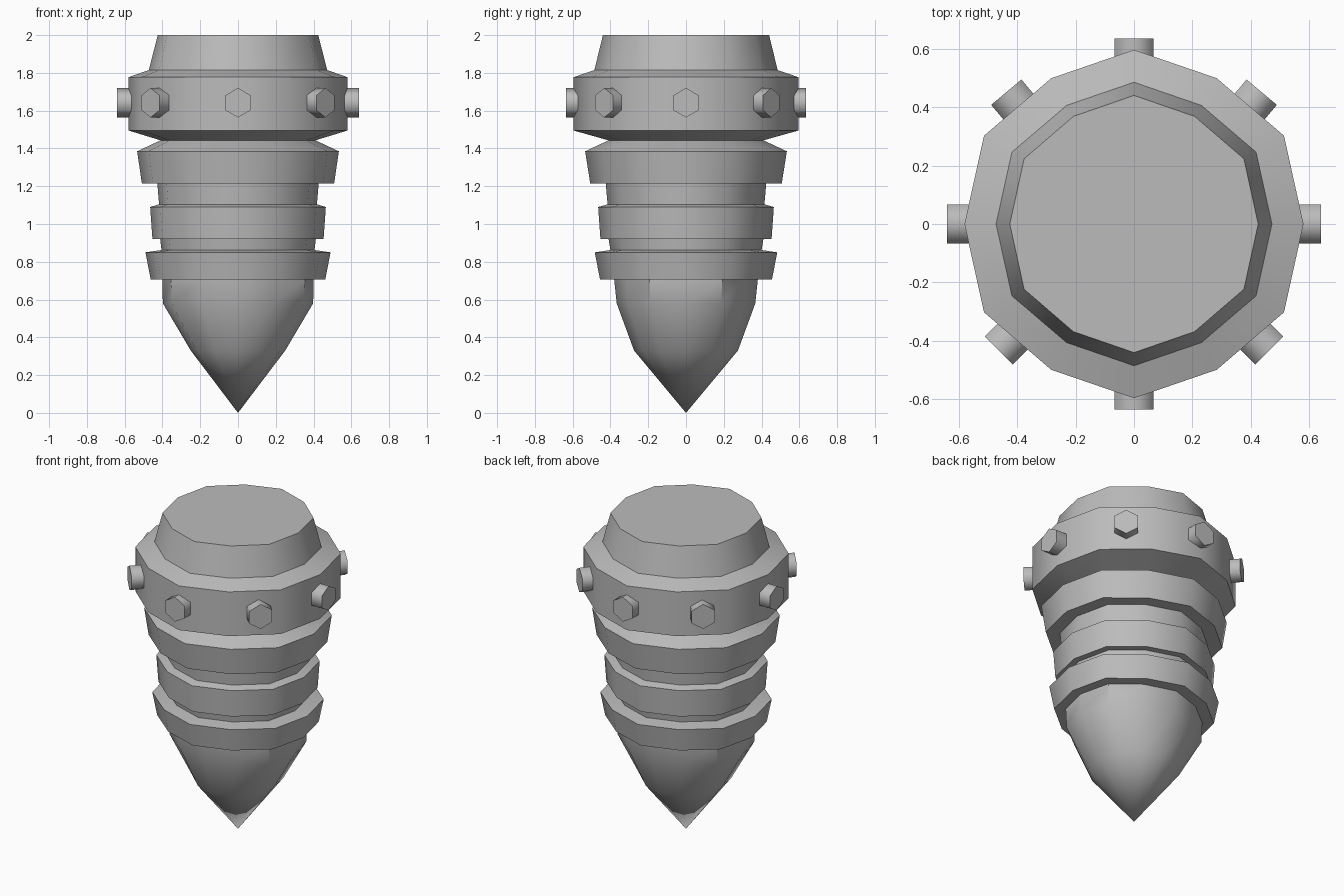
import bpy
import bmesh
from math import radians, cos, sin
from mathutils import Matrix, Vector

cube = bpy.data.objects.get("Cube")
if cube:
    bpy.data.objects.remove(cube, do_unlink=True)

steel = bpy.data.materials.new("plain grey steel")
steel.use_nodes = True
GREY = (0.5, 0.5, 0.5, 1.0)
steel.diffuse_color = GREY
steel.node_tree.nodes["Principled BSDF"].inputs["Base Color"].default_value = GREY

# Twelve-sided outline, mirrored from one quarter
QUARTER = [(1, 0), (0.885, 0.507), (0.488, 0.837)]
OUTLINE = (QUARTER + [(0, 1)] + [(-x, y) for x, y in reversed(QUARTER)]
           + [(-x, -y) for x, y in QUARTER[1:]] + [(0, -1)]
           + [(x, -y) for x, y in reversed(QUARTER[1:])])


def finish(name, bm, angle):
    mesh = bpy.data.meshes.new(name)
    bm.to_mesh(mesh)
    bm.free()
    mesh.materials.append(steel)
    obj = bpy.data.objects.new(name, mesh)
    bpy.context.collection.objects.link(obj)
    bpy.ops.object.select_all(action='DESELECT')
    obj.select_set(True)
    bpy.context.view_layer.objects.active = obj
    bpy.ops.object.shade_smooth_by_angle(angle=radians(angle))
    return obj


def loft(name, rings, cap=False):
    """Skin rings given as (x radius, y radius, height), bottom to top."""
    bm = bmesh.new()
    loops = [[bm.verts.new((x * rx, y * ry, z)) for x, y in OUTLINE]
             for rx, ry, z in rings]
    n = len(OUTLINE)
    for low, high in zip(loops, loops[1:]):
        for i in range(n):
            j = (i + 1) % n
            bm.faces.new((low[i], low[j], high[j], high[i]))
    if cap:
        bm.faces.new(loops[-1])
    bmesh.ops.remove_doubles(bm, verts=bm.verts, dist=0.0001)
    return finish(name, bm, 38)


# Pointed tip, then stacked flanges each with the core above it
loft("pointed_tip", [(0, 0, 0), (0.25, 0.275, 0.33),
                     (0.398, 0.367, 0.58), (0.40, 0.38, 0.705)])
loft("lower_flange", [(0.40, 0.38, 0.705), (0.462, 0.455, 0.705),
                      (0.49, 0.483, 0.85), (0.405, 0.40, 0.862),
                      (0.412, 0.41, 0.92)])
loft("middle_flange", [(0.412, 0.41, 0.92), (0.453, 0.453, 0.92),
                       (0.465, 0.465, 1.09), (0.418, 0.415, 1.104),
                       (0.427, 0.425, 1.215)])
loft("upper_flange", [(0.427, 0.425, 1.215), (0.509, 0.507, 1.215),
                      (0.534, 0.534, 1.385), (0.41, 0.41, 1.443)])

# Wide bolted collar and the tapered neck on top
loft("collar", [(0.41, 0.41, 1.443), (0.58, 0.596, 1.495),
                (0.58, 0.596, 1.777), (0.472, 0.485, 1.815)])
loft("neck", [(0.472, 0.485, 1.815), (0.425, 0.44, 2.0)], cap=True)


def bolt(name, x, y, angle):
    """Hexagonal bolt whose outer end is centred at x, y."""
    bm = bmesh.new()
    length = 0.14
    bmesh.ops.create_cone(bm, cap_ends=True, segments=6, radius1=0.078,
                          radius2=0.078, depth=length)
    low = max(bm.verts, key=lambda v: v.co.x).co.x
    if low < 0.077:  # keep a corner pointing up
        bm.transform(Matrix.Rotation(radians(30), 4, 'Z'))
    # local x becomes up, local z becomes outward
    a = radians(angle)
    out = Vector((cos(a), sin(a), 0))
    up = Vector((0, 0, 1))
    turn = Matrix((up, out.cross(up), out)).transposed().to_4x4()
    centre = Vector((x, y, 1.642)) - out * length / 2
    bm.transform(Matrix.Translation(centre) @ turn)
    finish(name, bm, 65)


bolt("front_bolt", 0, -0.635, -90)
bolt("back_bolt", 0, 0.635, 90)
bolt("left_bolt", 0.64, 0, 0)
bolt("right_bolt", -0.64, 0, 180)
for side, s in (("left", 1), ("right", -1)):
    bolt("back_" + side + "_bolt", 0.437 * s, 0.451, 50 if s > 0 else 130)
    bolt("front_" + side + "_bolt", 0.463 * s, -0.433, -45 if s > 0 else -135)
